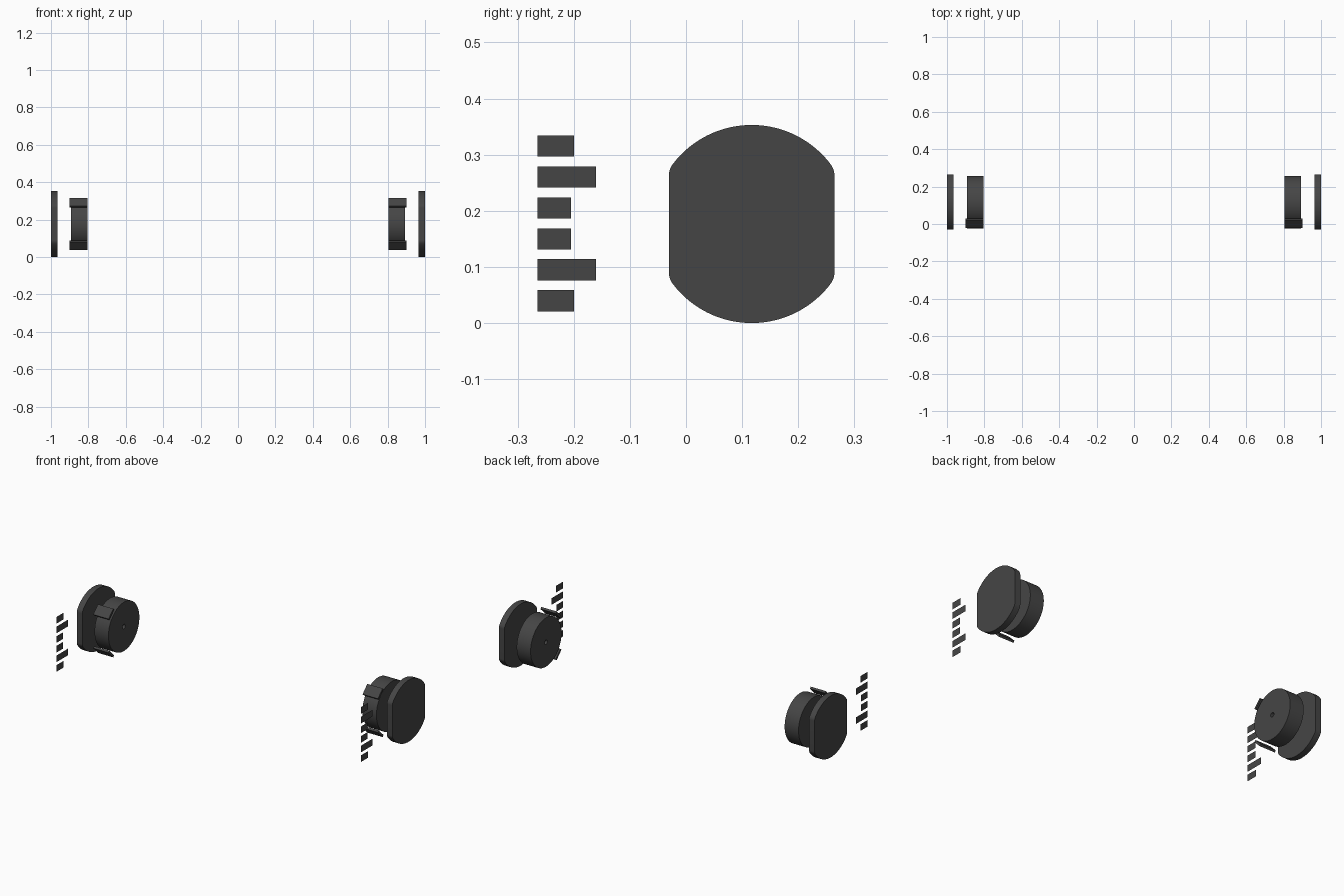
import bpy, bmesh, math

if "Cube" in bpy.data.objects:
    bpy.data.objects.remove(bpy.data.objects["Cube"])

CY, CZ = 0.117, 0.1765          # shared axis of plate and drum

dark = bpy.data.materials.new("dark_grey")
dark.diffuse_color = (0.06, 0.06, 0.06, 1)
dark.use_nodes = True
dark.node_tree.nodes["Principled BSDF"].inputs["Base Color"].default_value = dark.diffuse_color


def finish(name, bm):
    """Turn a bmesh into a smooth-by-angle object mirrored across x = 0."""
    bmesh.ops.recalc_face_normals(bm, faces=bm.faces)
    mesh = bpy.data.meshes.new(name)
    bm.to_mesh(mesh)
    bm.free()
    mesh.materials.append(dark)
    ob = bpy.data.objects.new(name, mesh)
    bpy.context.collection.objects.link(ob)
    bpy.ops.object.select_all(action='DESELECT')
    bpy.context.view_layer.objects.active = ob
    ob.select_set(True)
    bpy.ops.object.shade_smooth_by_angle(angle=math.radians(30))
    ob.modifiers.new("mirror", 'MIRROR').use_mirror_merge = False
    return ob


def prism(name, outline, x0, x1):
    """Extrude a closed (y, z) outline from x0 to x1."""
    bm = bmesh.new()
    face = bm.faces.new([bm.verts.new((x0, y, z)) for y, z in outline])
    if x1 != x0:
        ext = bmesh.ops.extrude_face_region(bm, geom=[face])
        verts = [v for v in ext['geom'] if isinstance(v, bmesh.types.BMVert)]
        bmesh.ops.translate(bm, verts=verts, vec=(x1 - x0, 0, 0))
    return finish(name, bm)


# Backing plate: disc with two flat sides and softened corners
R, FLAT = 0.1765, 0.1475
corner_z = math.sqrt(R * R - FLAT * FLAT)
a0 = math.acos(0.141 / R)
p0 = (0.141, R * math.sin(a0))
p1 = (FLAT, corner_z)
p2 = (FLAT, corner_z - 0.01)
fillet = []
for i in range(6):
    t = i / 6
    fillet.append(tuple((1 - t) ** 2 * p2[k] + 2 * t * (1 - t) * p1[k] + t * t * p0[k]
                        for k in (0, 1)))
arc = [(R * math.cos(a0 + (math.pi - 2 * a0) * i / 40),
        R * math.sin(a0 + (math.pi - 2 * a0) * i / 40)) for i in range(41)]
top = fillet + arc + [(-y, z) for y, z in reversed(fillet)]
outline = top + [(-y, -z) for y, z in top]
prism("backing_plate", [(CY + y, CZ + z) for y, z in outline], 0.965, 1.0)

# Drum: ring profile spun around the axis, with a small centre bore
bm = bmesh.new()
profile = [(0.805, 0.013), (0.805, 0.14), (0.893, 0.14), (0.893, 0.013)]
vs = [bm.verts.new((x, CY, CZ + r)) for x, r in profile]
edges = [bm.edges.new((vs[i], vs[(i + 1) % 4])) for i in range(4)]
bmesh.ops.spin(bm, geom=vs + edges, cent=(0, CY, CZ), axis=(1, 0, 0),
               angle=2 * math.pi, steps=64, use_merge=True)
bmesh.ops.remove_doubles(bm, verts=bm.verts, dist=1e-5)
finish("drum", bm)

# Flat sensor tabs, tangent to the drum at 45 degrees above and below
D, W, T = 0.1607, 0.0303, 0.006
for side, name in ((1, "upper_tab"), (-1, "lower_tab")):
    s = math.sqrt(0.5)
    corners = [(D - T, -W), (D + T, -W), (D + T, W), (D - T, W)]
    prism(name, [(CY + s * (-d + w), CZ + side * s * (d + w)) for d, w in corners],
          0.805, 0.902)

# Blank label strips beside each plate
for i, width in enumerate((0.065, 0.105, 0.06, 0.06, 0.105, 0.065)):
    z = 0.0395 + 0.0552 * i
    y0, y1 = -0.265, -0.265 + width
    prism("label_strip", [(y0, z - 0.019), (y1, z - 0.019),
                          (y1, z + 0.019), (y0, z + 0.019)], 0.965, 0.965)
